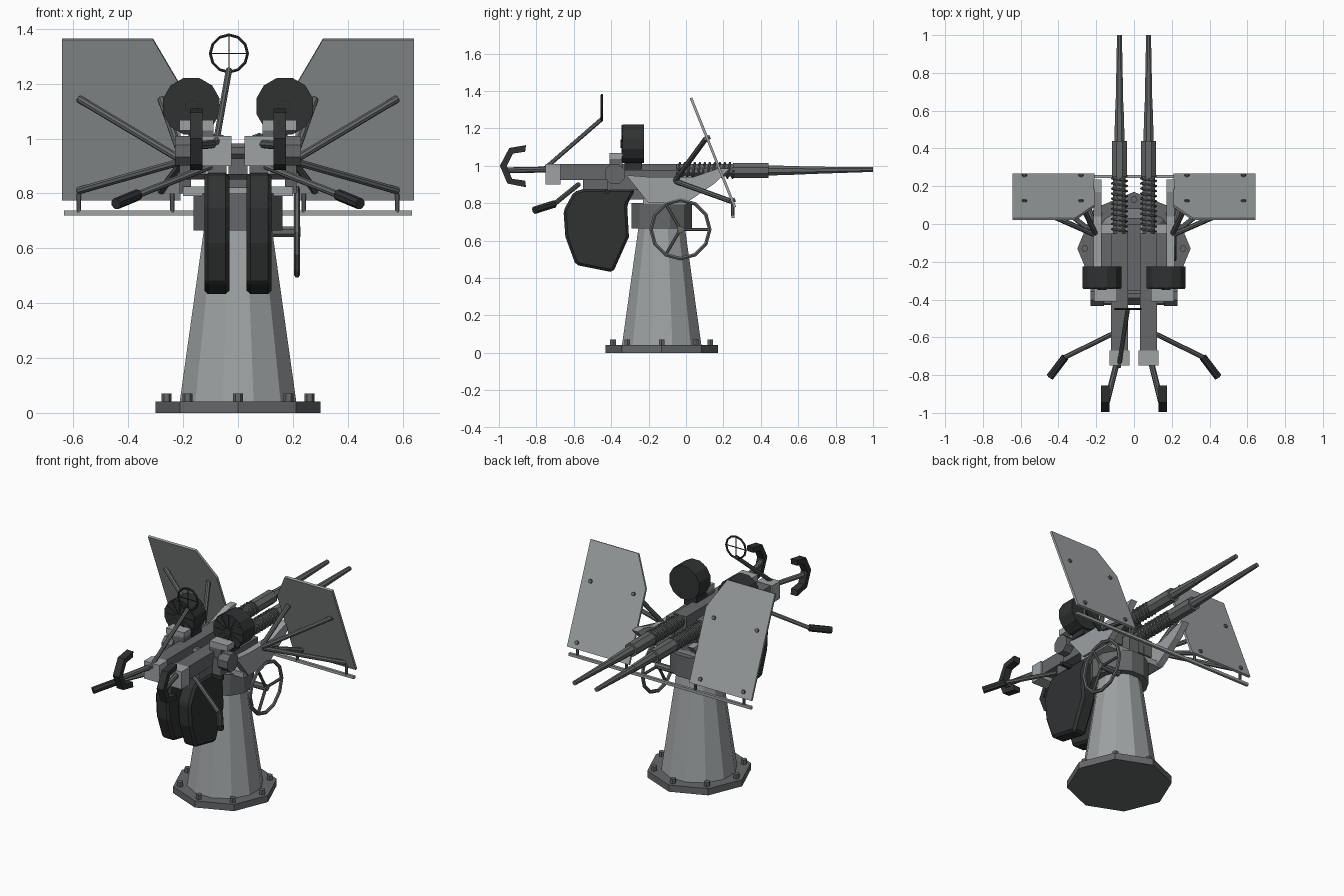
import bpy, bmesh, math
from mathutils import Vector, Matrix

if "Cube" in bpy.data.objects:
    bpy.data.objects.remove(bpy.data.objects["Cube"])


def material(name, v):
    m = bpy.data.materials.new(name)
    m.diffuse_color = (v, v * 1.06, v * 1.08, 1)
    m.use_nodes = True
    m.node_tree.nodes["Principled BSDF"].inputs["Base Color"].default_value = m.diffuse_color
    return m


LIGHT, MID, DARK = material("light_grey", .34), material("mid_grey", .13), material("dark_grey", .03)


def finish(bm, name, mat):
    bmesh.ops.recalc_face_normals(bm, faces=bm.faces)
    me = bpy.data.meshes.new(name)
    bm.to_mesh(me)
    bm.free()
    me.materials.append(mat)
    ob = bpy.data.objects.new(name, me)
    bpy.context.collection.objects.link(ob)
    return ob


def box(name, x, y, z, mat):
    bm = bmesh.new()
    mid = [(a + b) / 2 for a, b in (x, y, z)]
    size = [abs(b - a) for a, b in (x, y, z)]
    bmesh.ops.create_cube(bm, size=1, matrix=Matrix.Translation(mid) @ Matrix.Diagonal((*size, 1)))
    return finish(bm, name, mat)


def rod(name, a, b, r, mat, r2=None, n=8, turn=0.5):
    """Cylinder or cone from a to b; turn is the roll in fractions of one side."""
    a, b = Vector(a), Vector(b)
    bm = bmesh.new()
    q = Vector((0, 0, 1)).rotation_difference(b - a).to_matrix().to_4x4()
    bmesh.ops.create_cone(bm, cap_ends=True, segments=n, radius1=r, radius2=r if r2 is None else r2,
                          depth=(b - a).length,
                          matrix=Matrix.Translation((a + b) / 2) @ q @ Matrix.Rotation(turn * 2 * math.pi / n, 4, 'Z'))
    return finish(bm, name, mat)


def prism(name, pts, offset, mat):
    """Planar polygon of 3D points extruded by an offset vector."""
    bm = bmesh.new()
    f = bm.faces.new([bm.verts.new(p) for p in pts])
    ext = bmesh.ops.extrude_face_region(bm, geom=[f])["geom"]
    bmesh.ops.translate(bm, vec=offset, verts=[v for v in ext if isinstance(v, bmesh.types.BMVert)])
    return finish(bm, name, mat)


def tube(name, pts, r, mat, cyclic=False):
    cu = bpy.data.curves.new(name, 'CURVE')
    cu.dimensions = '3D'
    cu.bevel_depth, cu.bevel_resolution, cu.use_fill_caps = r, 1, True
    sp = cu.splines.new('POLY')
    sp.points.add(len(pts) - 1)
    for p, c in zip(sp.points, pts):
        p.co = (*c, 1)
        p.radius = 1
    sp.use_cyclic_u, sp.use_smooth = cyclic, False
    cu.materials.append(mat)
    ob = bpy.data.objects.new(name, cu)
    bpy.context.collection.objects.link(ob)
    return ob


def circle(r, n):
    return [(r * math.cos(2 * math.pi * i / n), r * math.sin(2 * math.pi * i / n)) for i in range(n)]


CY = -.13  # pedestal axis

# Base plate, bolts, pedestal and collar
rod("base_plate", (0, CY, 0), (0, CY, .042), .3, MID, n=8, turn=0)
for x, y in circle(.26, 8):
    rod("base_bolt", (x, CY + y, .04), (x, CY + y, .07), .018, MID, n=6)
rod("pedestal", (0, CY, .04), (0, CY, .68), .22, LIGHT, r2=.127, n=12)
rod("collar", (0, CY, .665), (0, CY, .80), .168, MID, n=12)

# Handwheel on the right side
HX, HY, HZ = .215, -.03, .66
rim = circle(.157, 12)
tube("handwheel_rim", [(HX, HY + a, HZ + b) for a, b in rim], .011, MID, True)
for i in (0, 4, 8):
    rod("handwheel_spoke", (HX, HY, HZ), (HX, HY + rim[i][0], HZ + rim[i][1]), .009, MID)
rod("handwheel_axle", (.09, HY, HZ), (HX + .012, HY, HZ), .02, MID)

# Carriage
box("carriage_bed", (-.2, .2), (-.23, .0), (.79, .825), LIGHT)
box("carriage_spine", (-.035, .035), (-.38, .0), (.82, .93), MID)
rod("cross_shaft", (-.2, -.38, .955), (.2, -.38, .955), .03, MID)
box("rear_cross_bar", (-.19, .19), (-.43, -.41), (.85, .87), DARK)

# Deflector bar below the shields
box("shield_bar", (-.635, .635), (.243, .26), (.72, .737), LIGHT)

# Ring sight on its arm
SX, SY, SZ = -.033, -.45, 1.31
ring = circle(.068, 12)
tube("sight_ring", [(SX + a, SY, SZ + b) for a, b in ring], .006, DARK, True)
for i in (0, 3):
    a, b = ring[i]
    rod("sight_crosshair", (SX + a, SY, SZ + b), (SX - a, SY, SZ - b), .003, DARK, n=4)
rod("sight_arm", (-.08, -.755, .985), (SX, SY, 1.25), .012, MID)

for s in (-1, 1):
    gx = .077 * s

    # Yoke side arm and trunnion
    prof = [(-.32, .95), (-.2, .80), (.0, .80), (.16, .91), (.235, .985), (.17, .985), (.04, .94), (-.2, .94)]
    prism("yoke_arm", [(.172 * s, y, z) for y, z in prof], (.042 * s, 0, 0), LIGHT)
    rod("trunnion", (.16 * s, -.38, .955), (.23 * s, -.38, .955), .058, MID)
    box("side_housing", (.115 * s, .175 * s), (-.42, -.05), (.87, .975), MID)

    # Gun: receiver, rear block, jacket, recoil spring, barrel
    box("receiver", (gx - .044, gx + .044), (-.68, -.05), (.925, 1.008), MID)
    box("receiver_underside", (gx - .035, gx + .035), (-.55, -.05), (.87, .93), MID)
    box("rear_block", (gx - .054, gx + .054), (-.75, -.67), (.90, 1.01), LIGHT)
    rod("spring_tube", (gx, -.06, .975), (gx, .27, .975), .036, MID)
    rod("jacket", (gx, .25, .975), (gx, .44, .975), .043, MID)
    coil = [(gx + .04 * math.cos(i * math.pi / 4), -.04 + i * .00335, .975 + .04 * math.sin(i * math.pi / 4))
            for i in range(89)]
    tube("recoil_spring", coil, .006, MID)
    rod("barrel_root", (gx, .43, .975), (gx, .64, .975), .03, MID, r2=.023)
    rod("barrel", (gx, .63, .975), (gx, 1.0, .98), .022, MID, r2=.014)

    # Drum magazine with face ribs, and its feed block
    dx, dz = .17 * s, 1.118
    rod("drum_magazine", (dx, -.34, dz), (dx, -.225, dz), .107, DARK, n=12)
    for a, b in circle(.1, 12):
        rod("drum_rib", (dx, -.341, dz), (dx + a, -.341, dz + b), .006, DARK, n=4)
    rod("drum_hub", (dx, -.35, dz), (dx, -.335, dz), .025, DARK)
    box("drum_mount", (.09 * s, .18 * s), (-.33, -.235), (.98, 1.04), DARK)
    box("feed_block", (.09 * s, .213 * s), (-.41, -.34), (1.03, 1.067), LIGHT)
    box("feed_support", (.09 * s, .17 * s), (-.41, -.34), (.97, 1.04), MID)

    # Spent case bag: tapered towards the outside of its rim
    bag = [(-.55, .875), (-.27, .875), (-.315, .79), (-.305, .62), (-.39, .43), (-.59, .47), (-.645, .62),
           (-.655, .76), (-.6, .86)]
    ob = prism("case_bag", [(gx - .046, y, z) for y, z in bag], (.092, 0, 0), DARK)
    mod = ob.modifiers.new("soft_edges", 'BEVEL')
    mod.width, mod.segments, mod.limit_method = .014, 1, 'ANGLE'

    # Shoulder rest: C-shaped pad on a splayed rod
    outer = [(-.855, 1.11), (-.945, 1.095), (-.995, 1.0), (-.955, .905), (-.855, .885)]
    inner = [(-.86, .92), (-.93, .93), (-.958, 1.0), (-.925, 1.065), (-.86, 1.075)]
    prism("shoulder_rest", [(.13 * s, y, z) for y, z in outer + inner], (.045 * s, 0, 0), DARK)
    rod("shoulder_rod", (.09 * s, -.73, .98), (.152 * s, -.975, .975), .016, MID)

    # Handlebar and grip
    elbow = (.365 * s, -.705, .795)
    rod("handlebar", (.1 * s, -.575, .9), elbow, .013, MID)
    rod("hand_grip", elbow, (.445 * s, -.81, .762), .021, DARK)

    # Sloped shield plate with bolts and braces
    def on_shield(x, z):
        return Vector((x * s, .02 + (1.36 - z) * .402, z))
    plate = [(.642, 1.36), (.31, 1.36), (.21, 1.19), (.21, .775), (.642, .775)]
    normal = Vector((0, .928, .373))
    prism("shield", [on_shield(x, z) for x, z in plate], normal * .014, LIGHT)
    for x in (.28, .58):
        for z in (.81, 1.145):
            p = on_shield(x, z)
            rod("shield_bolt", p, p + normal * .024, .013, MID, n=6)
            rod("shield_brace", (.2 * s, -.06, .918), p, .014, MID)
    rod("bar_post", (.58 * s, .25, .73), (.58 * s, .25, .80), .009, MID)
    rod("bar_post", (.24 * s, .25, .73), (.24 * s, .25, .80), .009, MID)
